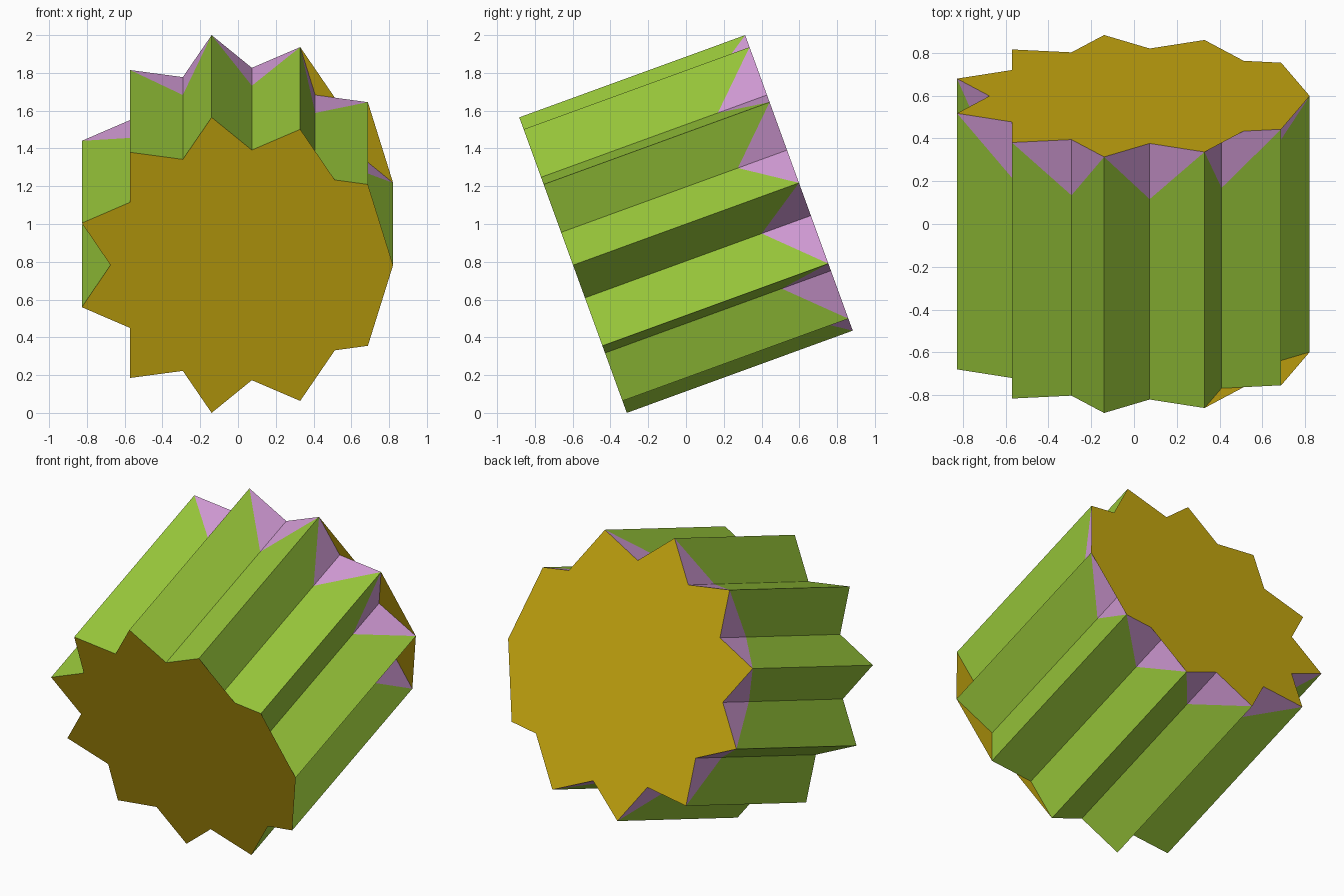
import bpy, bmesh, math
from mathutils import Matrix

if "Cube" in bpy.data.objects:
    bpy.data.objects.remove(bpy.data.objects["Cube"])

POINTS, R_OUT, R_IN = 11, 0.841, 0.655
LENGTH, NOTCH = 1.273, 0.277
TILT = math.radians(20)
N = POINTS * 2


def material(name, rgb):
    m = bpy.data.materials.new(name)
    m.diffuse_color = (*rgb, 1)
    m.use_nodes = True
    m.node_tree.nodes["Principled BSDF"].inputs["Base Color"].default_value = m.diffuse_color
    return m


def make_object(name, bm, mat_list):
    # Tilt the prism, centre it and stand it on the ground
    bm.transform(Matrix.Translation((-0.02, 0, 1.0)) @ Matrix.Rotation(TILT, 4, 'X'))
    me = bpy.data.meshes.new(name)
    bm.to_mesh(me)
    bm.free()
    for m in mat_list:
        me.materials.append(m)
    ob = bpy.data.objects.new(name, me)
    bpy.context.collection.objects.link(ob)
    return ob


def star_point(i, y):
    # Even points are tips, odd points are valleys
    r = R_IN if i % 2 else R_OUT
    a = 2 * math.pi * i / N
    return (r * math.cos(a), y, r * math.sin(a))


green = material("leaf green", (0.315, 0.57, 0.042))
pink = material("orchid pink", (0.64, 0.325, 0.66))
gold = material("gold", (0.60, 0.41, 0.005))

# Fluted sides: each flank is green with a pink triangle at the back of the valley
bm = bmesh.new()
front = [bm.verts.new(star_point(i, -LENGTH / 2)) for i in range(N)]
back = [bm.verts.new(star_point(i, LENGTH / 2)) for i in range(N)]
notch = {i: bm.verts.new(star_point(i, LENGTH / 2 - NOTCH)) for i in range(1, N, 2)}
for tip in range(0, N, 2):
    for step in (1, -1):
        v = (tip + step) % N
        flank = [front[tip], back[tip], notch[v], front[v]]
        corner = [back[tip], back[v], notch[v]]
        if step == -1:
            flank.reverse()
            corner.reverse()
        bm.faces.new(flank).material_index = 0
        bm.faces.new(corner).material_index = 1
make_object("fluted_sides", bm, [green, pink])

# End caps: triangle fans from the tip on the right, bridging the nearest valleys
for name, y in (("front_cap", -LENGTH / 2), ("back_cap", LENGTH / 2)):
    bm = bmesh.new()
    rim = [bm.verts.new(star_point(i, y)) for i in range(N)]
    for i in range(1, N - 1):
        f = bm.faces.new((rim[0], rim[i], rim[i + 1]))
        f.normal_update()
        if f.normal.y * y < 0:
            f.normal_flip()
    make_object(name, bm, [gold])
